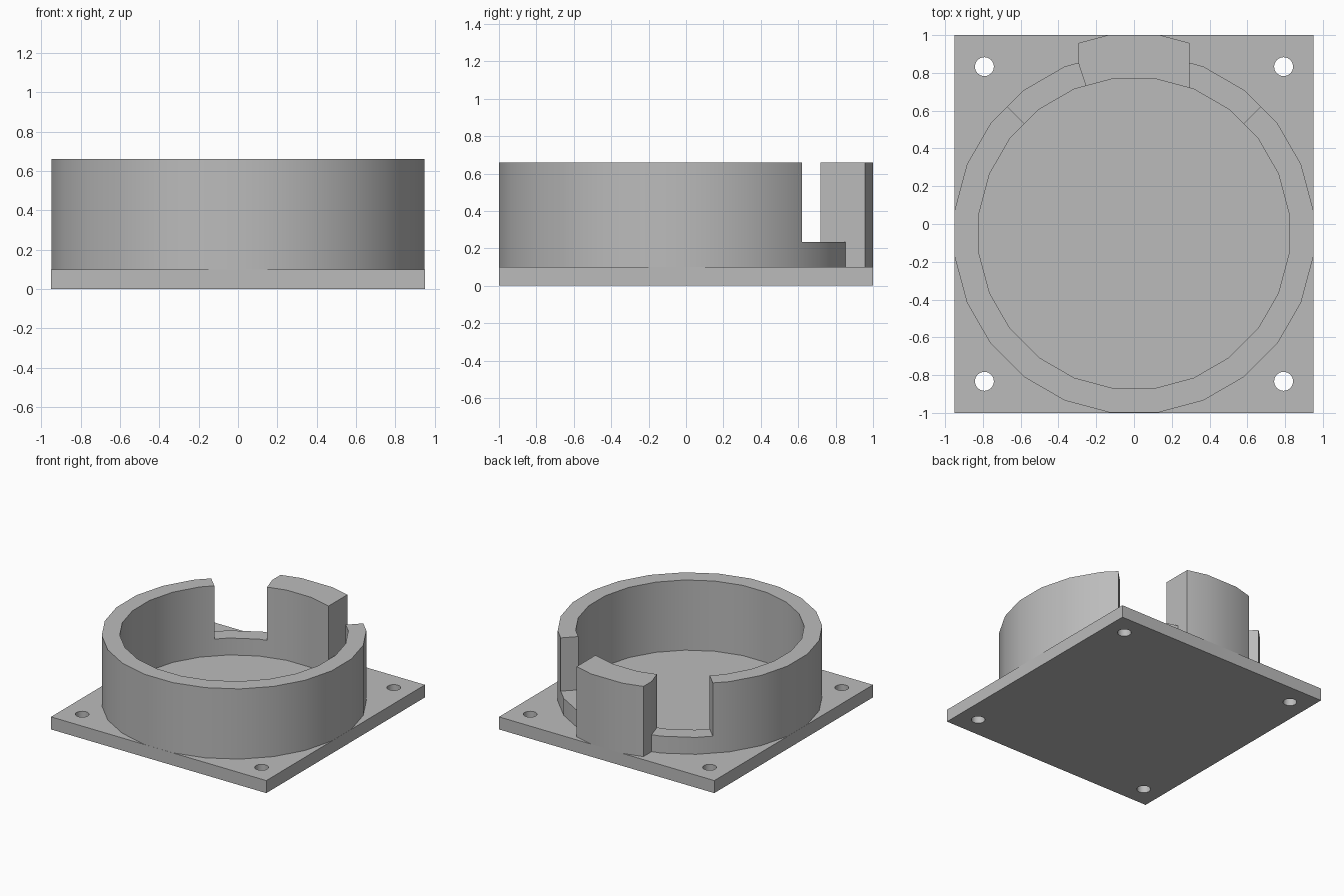
import bpy, bmesh
from math import cos, sin, pi, radians, degrees, atan2

cube = bpy.data.objects.get("Cube")
if cube:
    bpy.data.objects.remove(cube, do_unlink=True)

grey = bpy.data.materials.new("plain grey")
grey.use_nodes = True
grey.diffuse_color = (0.5, 0.5, 0.5, 1)
grey.node_tree.nodes["Principled BSDF"].inputs["Base Color"].default_value = (0.5, 0.5, 0.5, 1)

PLATE_TOP, LEDGE_TOP, WALL_TOP = 0.10, 0.235, 0.66
CENTRE_Y = -0.05          # the round holder sits slightly forward
INNER, OUTER, TAB = 0.82, 0.949, 1.05   # flat-to-centre distances of 24-sided rings
STEP = 15


def ring_point(apothem, angle):
    """Point on a 24-sided ring whose flats face the axes."""
    off = (angle + STEP / 2) % STEP - STEP / 2
    r = apothem / cos(radians(off))
    a = radians(angle)
    return (r * cos(a), CENTRE_Y + r * sin(a))


def arc(apothem, start, end):
    """Ring points from start to end, with every corner between them."""
    corners = [STEP * (k + 0.5) for k in range(60)]
    angles = [start] + [c for c in corners if start + 0.01 < c < end - 0.01] + [end]
    return [ring_point(apothem, a) for a in angles]


def angle_at_x(apothem, x):
    """Angle in the rear right quadrant where the ring crosses a given x."""
    lo, hi = 45.0, 90.0
    for _ in range(40):
        mid = (lo + hi) / 2
        if ring_point(apothem, mid)[0] > x:
            lo = mid
        else:
            hi = mid
    return lo


def prism(name, outline, z0, z1):
    """Extrude a closed counter-clockwise outline upwards."""
    bm = bmesh.new()
    low = [bm.verts.new((x, y, z0)) for x, y in outline]
    high = [bm.verts.new((x, y, z1)) for x, y in outline]
    bm.faces.new(low[::-1])
    bm.faces.new(high)
    n = len(outline)
    for i in range(n):
        j = (i + 1) % n
        bm.faces.new((low[i], low[j], high[j], high[i]))
    bmesh.ops.recalc_face_normals(bm, faces=bm.faces)
    mesh = bpy.data.meshes.new(name)
    bm.to_mesh(mesh)
    bm.free()
    mesh.materials.append(grey)
    obj = bpy.data.objects.new(name, mesh)
    bpy.context.collection.objects.link(obj)
    return obj


def sector(name, start, end, z1):
    outline = arc(OUTER, start, end) + arc(INNER, start, end)[::-1]
    return prism(name, outline, PLATE_TOP, z1)


# Base plate with four screw holes
plate = prism("base_plate", [(-0.95, -1), (0.95, -1), (0.95, 1), (-0.95, 1)], 0, PLATE_TOP)
for sx in (-1, 1):
    for sy in (-1, 1):
        circle = [(sx * 0.792 + 0.05 * cos(k * pi / 16), sy * 0.833 + 0.05 * sin(k * pi / 16))
                  for k in range(32)]
        cutter = prism("hole_cutter", circle, -0.1, 0.2)
        cutter.hide_render = True
        mod = plate.modifiers.new("hole", 'BOOLEAN')
        mod.operation = 'DIFFERENCE'
        mod.solver = 'EXACT'
        mod.object = cutter
        bpy.context.view_layer.objects.active = plate
        bpy.ops.object.modifier_apply(modifier=mod.name)
        bpy.data.objects.remove(cutter, do_unlink=True)

# Tall round wall, open at the rear
wall = sector("round_wall", 135, 405, WALL_TOP)

# Rear tab: straight sides, one of them cut radially inside the ring
HALF = 0.295
tab_edge = angle_at_x(TAB, HALF)
outer_edge = angle_at_x(OUTER, HALF)
inner_edge = angle_at_x(INNER, HALF)
radial = 180 - outer_edge
tab_outline = (arc(TAB, tab_edge, 180 - tab_edge)
               + [ring_point(OUTER, radial)]
               + arc(INNER, inner_edge, radial)[::-1])
tab = prism("rear_tab", tab_outline, PLATE_TOP, WALL_TOP)

# Low ledges closing the two slots beside the tab
left_outline = arc(OUTER, 45, outer_edge) + arc(INNER, 45, inner_edge)[::-1]
left_ledge = prism("left_slot_ledge", left_outline, PLATE_TOP, LEDGE_TOP)
right_ledge = sector("right_slot_ledge", radial, 135, LEDGE_TOP)

# Smooth round surfaces, sharp corners
bpy.ops.object.select_all(action='DESELECT')
for obj in (plate, wall, tab, left_ledge, right_ledge):
    obj.select_set(True)
bpy.context.view_layer.objects.active = plate
bpy.ops.object.shade_smooth_by_angle(angle=radians(30))
